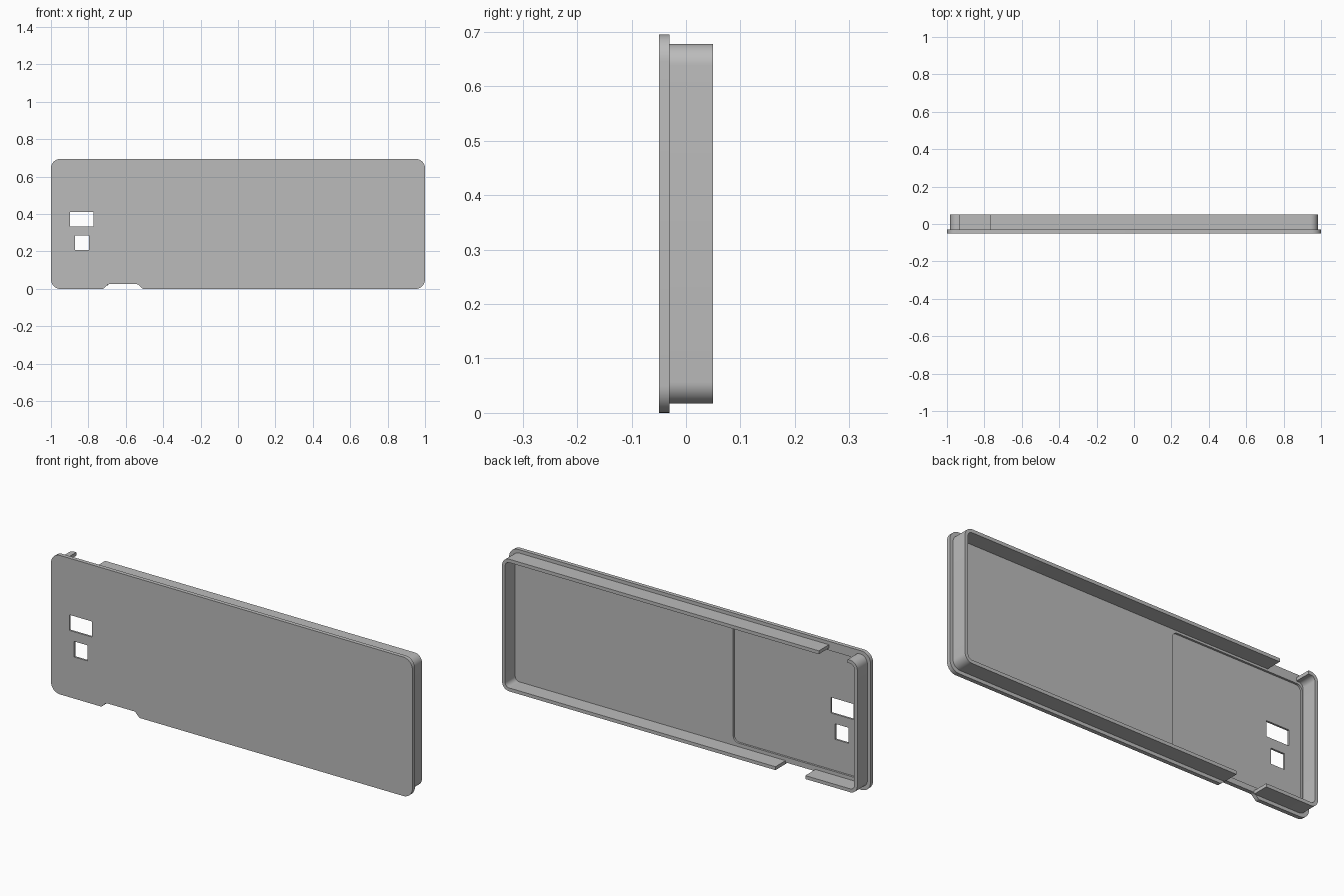
import bpy, bmesh
from math import cos, sin, pi

cube = bpy.data.objects.get("Cube")
if cube:
    bpy.data.objects.remove(cube, do_unlink=True)

grey = bpy.data.materials.new("plain_grey")
grey.use_nodes = True
colour = (0.5, 0.5, 0.5, 1)
grey.diffuse_color = colour
grey.node_tree.nodes["Principled BSDF"].inputs["Base Color"].default_value = colour


def rounded(x0, x1, z0, z1, r, steps=10):
    """Rounded rectangle outline, starting and ending on the bottom edge."""
    corners = [(x1 - r, z0 + r), (x1 - r, z1 - r), (x0 + r, z1 - r), (x0 + r, z0 + r)]
    pts = []
    for q, (cx, cz) in enumerate(corners):
        for i in range(steps + 1):
            a = pi / 2 * (q - 1 + i / steps)
            pts.append((cx + r * cos(a), cz + r * sin(a)))
    return pts


def rect(x0, x1, z0, z1):
    return [(x0, z0), (x1, z0), (x1, z1), (x0, z1)]


def prism(name, outline, y0, y1):
    """Extrude an xz outline from y0 to y1."""
    bm = bmesh.new()
    face = bm.faces.new([bm.verts.new((x, y0, z)) for x, z in outline])
    new = bmesh.ops.extrude_face_region(bm, geom=[face])["geom"]
    verts = [v for v in new if isinstance(v, bmesh.types.BMVert)]
    bmesh.ops.translate(bm, verts=verts, vec=(0, y1 - y0, 0))
    bmesh.ops.recalc_face_normals(bm, faces=bm.faces)
    mesh = bpy.data.meshes.new(name)
    bm.to_mesh(mesh)
    bm.free()
    mesh.materials.append(grey)
    obj = bpy.data.objects.new(name, mesh)
    bpy.context.collection.objects.link(obj)
    return obj


def cut(obj, cutters):
    """Subtract each cutter, apply the result and remove the cutter."""
    bpy.context.view_layer.objects.active = obj
    for cutter in cutters:
        cutter.hide_render = True
        mod = obj.modifiers.new("cut", "BOOLEAN")
        mod.operation = "DIFFERENCE"
        mod.solver = "EXACT"
        mod.object = cutter
        bpy.ops.object.modifier_apply(modifier=mod.name)
        bpy.data.objects.remove(cutter, do_unlink=True)


def smooth(obj):
    bpy.ops.object.select_all(action="DESELECT")
    obj.select_set(True)
    bpy.context.view_layer.objects.active = obj
    bpy.ops.object.shade_smooth_by_angle(angle=pi / 6)


FRONT, FLOOR, POCKET, BACK = -0.05, -0.03, -0.04, 0.05
HEIGHT = 0.695

# Face plate, with a soft-sided notch in its bottom edge
outline = rounded(-1, 1, 0, HEIGHT, 0.05)
ramp = [i / 8 for i in range(9)]
ease = [(t, 0.025 * t * t * (3 - 2 * t)) for t in ramp]
outline += [(-0.725 + 0.035 * t, z) for t, z in ease]
outline += [(-0.505 - 0.035 * t, z) for t, z in reversed(ease)]
plate = prism("face_plate", outline, FRONT, FLOOR)

# Shallow pocket behind, and two window openings
cut(plate, [
    prism("pocket_cutter", rounded(-0.962, -0.24, 0.052, 0.65, 0.03), POCKET, BACK),
    prism("upper_window_cutter", rect(-0.898, -0.773, 0.334, 0.412), -0.1, 0.1),
    prism("lower_window_cutter", rect(-0.872, -0.797, 0.208, 0.286), -0.1, 0.1),
])
smooth(plate)

# Thin rim wall, open at the top and above the notch
EDGE, THICK = 0.017, 0.017
inset = EDGE + THICK
wall = prism("rim_wall", rounded(EDGE - 1, 1 - EDGE, EDGE, HEIGHT - EDGE, 0.04), FLOOR, BACK)
cut(wall, [
    prism("inside_cutter", rounded(inset - 1, 1 - inset, inset, HEIGHT - inset, 0.023), -0.1, 0.1),
    prism("top_gap_cutter", rect(-0.93, -0.77, 0.6, 0.8), -0.1, 0.1),
    prism("bottom_gap_cutter", rect(-0.695, -0.53, -0.1, 0.1), -0.1, 0.1),
])
smooth(wall)
